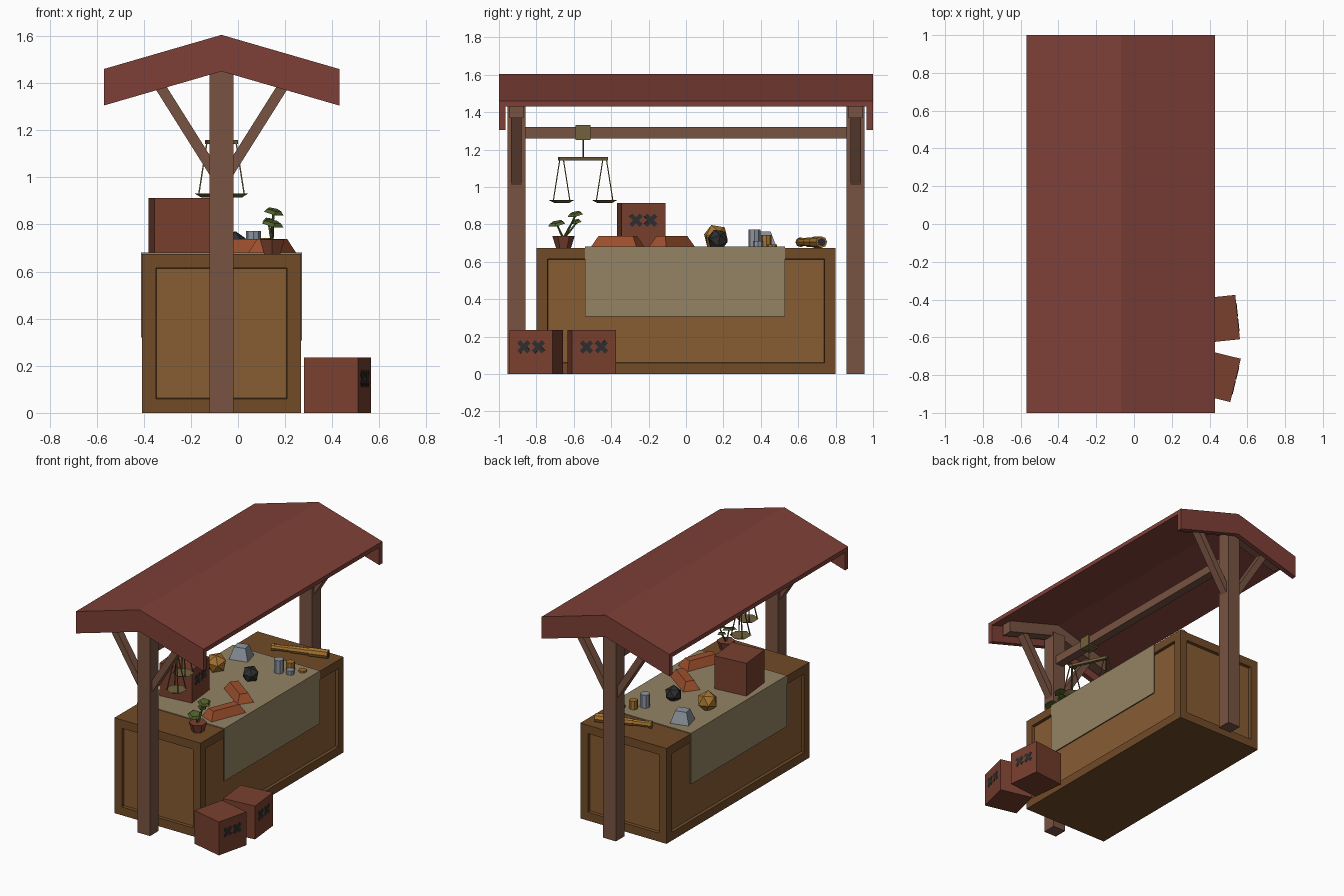
import bpy, bmesh, math
from mathutils import Matrix, Vector

if "Cube" in bpy.data.objects:
    bpy.data.objects.remove(bpy.data.objects["Cube"])

def mat(name, r, g, b):
    m = bpy.data.materials.new(name)
    m.diffuse_color = [(c / 255) ** 2.2 for c in (r, g, b)] + [1]
    m.use_nodes = True
    m.node_tree.nodes["Principled BSDF"].inputs["Base Color"].default_value = m.diffuse_color
    return m

ROOF = mat("roof_red", 125, 66, 58)
POST = mat("post_wood", 120, 84, 68)
FRAME = mat("frame_wood", 112, 76, 44)
PANEL = mat("panel_wood", 134, 92, 54)
CLOTH = mat("linen", 146, 130, 100)
CRATE = mat("crate_red", 120, 66, 50)
DARK = mat("charcoal", 50, 50, 52)
COPPER = mat("copper", 155, 80, 48)
GOLD = mat("gold", 165, 115, 50)
SILVER = mat("silver", 140, 148, 158)
BRASS = mat("brass", 112, 98, 62)
LEAF = mat("leaf", 80, 95, 45)

def finish(name, bm, m, matrix=Matrix()):
    bmesh.ops.recalc_face_normals(bm, faces=bm.faces)
    me = bpy.data.meshes.new(name)
    bm.to_mesh(me)
    bm.free()
    o = bpy.data.objects.new(name, me)
    o.matrix_world = matrix
    me.materials.append(m)
    bpy.context.collection.objects.link(o)
    return o

def place(loc, angle=0, axis='Z'):
    return Matrix.Translation(loc) @ Matrix.Rotation(math.radians(angle), 4, axis)

def box(name, size, m, matrix, taper=(1, 1)):
    bm = bmesh.new()
    bmesh.ops.create_cube(bm, size=1)
    for v in bm.verts:
        t = taper if v.co.z > 0 else (1, 1)
        v.co = (v.co.x * size[0] * t[0], v.co.y * size[1] * t[1], v.co.z * size[2])
    return finish(name, bm, m, matrix)

def rod(name, a, b, r1, m, n=4, r2=None):
    a, b = Vector(a), Vector(b)
    bm = bmesh.new()
    bmesh.ops.create_cone(bm, cap_ends=True, segments=n, radius1=r1,
                          radius2=r1 if r2 is None else r2, depth=(b - a).length)
    rot = (b - a).to_track_quat('Z', 'Y').to_matrix().to_4x4()
    return finish(name, bm, m, Matrix.Translation((a + b) / 2) @ rot)

def prism(name, profile, y0, y1, m):
    bm = bmesh.new()
    f = bm.faces.new([bm.verts.new((x, y0, z)) for x, z in profile])
    ext = bmesh.ops.extrude_face_region(bm, geom=[f])["geom"]
    bmesh.ops.translate(bm, vec=(0, y1 - y0, 0),
                        verts=[e for e in ext if isinstance(e, bmesh.types.BMVert)])
    return finish(name, bm, m)

def gable(name, half, top, thick, y0, y1, m):
    c, drop = -0.07, 0.29 * half
    prism(name, [(c - half, top - drop), (c, top), (c + half, top - drop),
                 (c + half, top - drop - thick), (c, top - thick), (c - half, top - drop - thick)], y0, y1, m)

# Roof slab, end boards, rafters, posts and braces
gable("roof", 0.5, 1.605, 0.03, -1, 1, ROOF)
for s, side in ((-1, "front"), (1, "back")):
    gable(side + "_gable_board", 0.5, 1.605, 0.155, s, s * 0.965, ROOF)
    gable(side + "_rafter", 0.42, 1.574, 0.083, s * 0.945, s * 0.87, POST)
    box(side + "_post", (0.1, 0.097, 1.5), POST, place((-0.07, s * 0.907, 0.75)))
    for d in (-1, 1):
        x0, z0, x1, z1 = 0.03, 1.02, 0.285, 1.425
        a = math.degrees(math.atan2(x1 - x0, z1 - z0))
        box(side + "_brace", (0.045, 0.056, math.hypot(x1 - x0, z1 - z0)), POST,
            place((-0.07 + d * (x0 + x1) / 2, s * 0.908, (z0 + z1) / 2), d * a, 'Y'))
box("cross_beam", (0.06, 1.74, 0.06), POST, place((-0.07, 0, 1.29)))

# Counter with recessed side panels
bm = bmesh.new()
bmesh.ops.create_cube(bm, size=1)
bmesh.ops.scale(bm, vec=(0.675, 1.6, 0.675), verts=bm.verts)
sides = [f for f in bm.faces if abs(f.normal.z) < 0.5]
bmesh.ops.inset_individual(bm, faces=sides, thickness=0.084, depth=0)
bmesh.ops.inset_individual(bm, faces=sides, thickness=0.004, depth=-0.02)
for f in sides:
    f.material_index = 1
finish("counter", bm, FRAME, place((-0.07, 0, 0.3375))).data.materials.append(PANEL)

# Table cloth draped over both long sides
prism("cloth", [(-0.412, 0.32), (-0.412, 0.681), (0.272, 0.681), (0.272, 0.308),
                (0.264, 0.308), (0.264, 0.672), (-0.404, 0.672), (-0.404, 0.32)], -0.54, 0.53, CLOTH)

# Crates with crossed marks on one face
for x, y, z, a in ((0.431, -0.505, 0, 6), (0.423, -0.8, 0, -13.7), (-0.25, -0.24, 0.677, 6)):
    M = place((x, y, z + 0.118), a)
    box("crate", (0.236, 0.236, 0.236), CRATE, M)
    for dy in (-0.04, 0.04):
        for r in (-45, 45):
            box("crate_mark", (0.005, 0.078, 0.024), DARK, M @ place((0.118, dy, 0.027), r, 'X'))

# Hanging balance scale
box("scale_bracket", (0.08, 0.08, 0.08), BRASS, place((-0.07, -0.55, 1.29)))
rod("scale_hanger", (-0.07, -0.55, 1.26), (-0.07, -0.55, 1.15), 0.004, BRASS)
c, d = Vector((-0.07, -0.55, 1.15)), Vector((-0.0525, 0.115, 0))
box("scale_arm", (0.022, 0.285, 0.018), BRASS, place(c, 24.5))
for s in (-1, 1):
    e = c + d * s
    pan = e - Vector((0, 0, 0.235))
    rod("scale_pan", pan, pan + Vector((0, 0, 0.016)), 0.04, BRASS, 6, 0.07)
    for k in range(4):
        o = Matrix.Rotation(math.radians(45 + 90 * k), 3, 'Z') @ Vector((0.062, 0, 0.014))
        rod("scale_cord", e + o * 0.2, pan + o, 0.004, BRASS)

# Potted plant
P = Vector((0.145, -0.655, 0.675))
rod("plant_pot", P, P + Vector((0, 0, 0.062)), 0.04, CRATE, 6, 0.06)
for tip, r in (((0.145, -0.69, 0.80), 0.05), ((0.15, -0.59, 0.85), 0.045), ((0.13, -0.585, 0.81), 0.03)):
    t = Vector(tip)
    mid = P.lerp(t, 0.55) + Vector((0, 0, 0.02))
    rod("plant_stem", P + Vector((0, 0, 0.05)), mid, 0.006, LEAF)
    rod("plant_stem", mid, t, 0.005, LEAF)
    rod("plant_leaf", t, t + Vector((0.003, -0.003, 0.013)), r, LEAF, 5, r * 0.7)

# Ingots and ore
box("copper_ingot", (0.265, 0.115, 0.06), COPPER, place((0.145, -0.365, 0.708), 68), (0.75, 0.5))
box("copper_ingot", (0.265, 0.115, 0.06), COPPER, place((0.06, -0.075, 0.708), -36), (0.75, 0.5))
box("silver_ingot", (0.13, 0.12, 0.085), SILVER, place((-0.26, 0.41, 0.72), 15), (0.6, 0.55))
for name, r, loc, m in (("gold_ore", 0.07, (-0.28, 0.16, 0.732), GOLD),
                        ("coal_ore", 0.058, (-0.02, 0.17, 0.718), DARK)):
    bm = bmesh.new()
    bmesh.ops.create_icosphere(bm, subdivisions=1, radius=r)
    finish(name, bm, m, place(loc, 25) @ Matrix.Rotation(0.4, 4, 'X'))

# Coin stacks
for x, y, r, h, m in ((0.065, 0.365, 0.032, 0.093, SILVER), (0.11, 0.43, 0.028, 0.062, GOLD),
                      (0.14, 0.385, 0.027, 0.03, SILVER), (0.185, 0.46, 0.027, 0.013, GOLD)):
    rod("coin_stack", (x, y, 0.678), (x, y, 0.68 + h), r, m, 8)

# Spyglass in three telescoping sections with a dark lens
a, b = Vector((-0.16, 0.61, 0.705)), Vector((0.2, 0.725, 0.705))
for t0, t1, r, m in ((0, 0.36, 0.021, GOLD), (0.33, 0.7, 0.025, GOLD), (0.66, 1, 0.031, GOLD),
                     (0.9, 1.005, 0.022, DARK), (0, 0.05, 0.026, GOLD)):
    rod("spyglass_section", a.lerp(b, t0), a.lerp(b, t1), r, m, 8)
